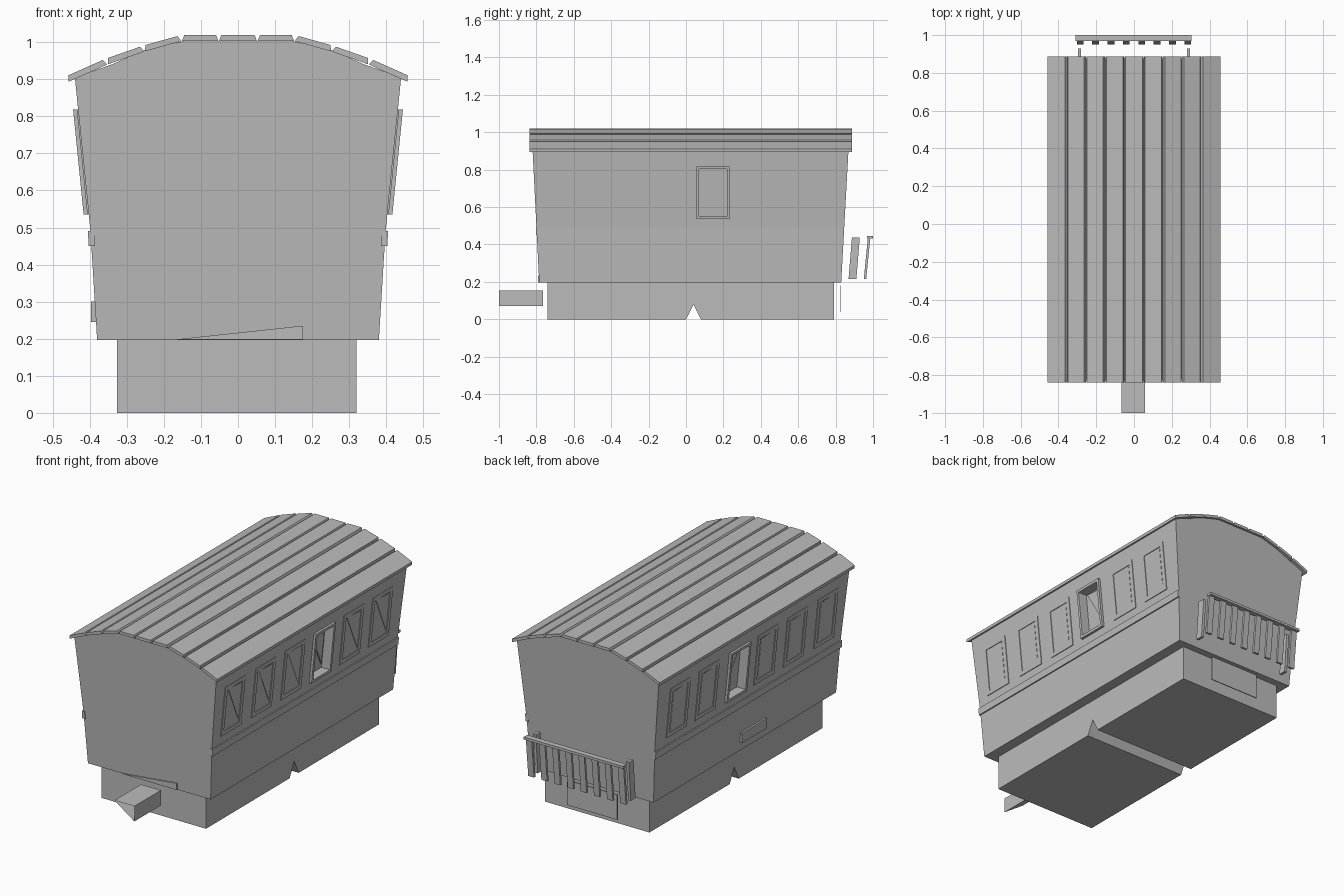
import bpy
from mathutils import Vector

cube = bpy.data.objects.get("Cube")
if cube:
    bpy.data.objects.remove(cube, do_unlink=True)

grey = bpy.data.materials.new("plain grey")
grey.use_nodes = True
COLOUR = (0.5, 0.5, 0.5, 1)
grey.diffuse_color = COLOUR
grey.node_tree.nodes["Principled BSDF"].inputs["Base Color"].default_value = COLOUR


def loft(name, start, end, caps=True):
    """Join two matching outlines into a solid (or an open tube)."""
    n = len(start)
    faces = [(i, (i + 1) % n, n + (i + 1) % n, n + i) for i in range(n)]
    if caps:
        faces += [tuple(reversed(range(n))), tuple(range(n, 2 * n))]
    mesh = bpy.data.meshes.new(name)
    mesh.from_pydata([Vector(p) for p in (*start, *end)], [], faces)
    mesh.materials.append(grey)
    obj = bpy.data.objects.new(name, mesh)
    bpy.context.collection.objects.link(obj)
    if caps:
        import bmesh
        bm = bmesh.new()
        bm.from_mesh(mesh)
        bmesh.ops.recalc_face_normals(bm, faces=bm.faces)
        bm.to_mesh(mesh)
        bm.free()
    return obj


def along_y(name, outline, y0, y1, caps=True):
    return loft(name, [(x, y0, z) for x, z in outline], [(x, y1, z) for x, z in outline], caps)


def along_x(name, outline, x0, x1):
    return loft(name, [(x0, y, z) for y, z in outline], [(x1, y, z) for y, z in outline])


def rect(a0, a1, b0, b1):
    return [(a0, b0), (a1, b0), (a1, b1), (a0, b1)]


def wall_x(z):
    return 0.398 + (z - 0.49) * 0.1 if z > 0.49 else 0.398 - (0.49 - z) * 0.06


def on_wall(name, side, outline, inner, outer):
    """Solid following the sloped side wall, between two offsets from it."""
    return loft(name, *[[(side * (wall_x(z) + d), y, z) for y, z in outline]
                        for d in (inner, outer)])


# Undercarriage with a notch across its underside
along_x("undercarriage", [(-0.74, 0), (0, 0), (0.04, 0.08), (0.08, 0), (0.79, 0),
                          (0.79, 0.2), (-0.74, 0.2)], -0.327, 0.32)

# Body flares outward towards the arched top
half = [(0.38, 0.197), (0.398, 0.49), (0.44, 0.905), (0.34, 0.94), (0.25, 0.98), (0.145, 1.003)]
section = half + [(-x, z) for x, z in reversed(half)]
body = loft("body",
            [(x, -0.785 - (z - 0.2) * 0.05, z) for x, z in section],
            [(x, 0.83 + (z - 0.2) * 0.055, z) for x, z in section])

# Roof planks with bevelled gaps between them
arch = [(0.052, 1.003), (0.152, 1.003), (0.252, 0.975), (0.352, 0.94), (0.458, 0.893)]
joints = [(-x, z) for x, z in reversed(arch)] + arch
for i, (a, b) in enumerate(zip(joints, joints[1:])):
    a, b = Vector(a), Vector(b)
    run = (b - a).normalized()
    up = Vector((-run.y, run.x)) * 0.016
    along_y(f"roof_plank_{i + 1}", [a + run * 0.001, b - run * 0.001,
                                    b - run * 0.007 + up, a + run * 0.007 + up], -0.838, 0.887)

# Waist trims, windows and the recessed open window
starts = [-0.73, -0.46, -0.2, 0.055, 0.32, 0.575]
for side, label in ((1, "left"), (-1, "right")):
    on_wall(f"waist_trim_{label}", side, rect(-0.803, 0.845, 0.45, 0.49), -0.01, 0.007)
    for i, y in enumerate(starts):
        y1, low, top = y + 0.178, 0.535, 0.818
        opened = i == 3
        depth = 0.014 if opened else 0.004
        rim = 0.015 if opened else 0.022
        bars = {"bottom": rect(y, y1, low, low + rim), "top": rect(y, y1, top - rim, top),
                "front": rect(y, y + rim, low + rim, top - rim),
                "back": rect(y1 - rim, y1, low + rim, top - rim)}
        for part, outline in bars.items():
            on_wall(f"window_{label}_{i + 1}_{part}", side, outline, -0.004, depth)
        pane = [(y + 0.03, top - 0.022), (y1 - 0.03, low + 0.045), (y1 - 0.03, top - 0.03)]
        if opened:
            cutter = on_wall(f"window_cutter_{label}", side,
                             rect(y + rim, y1 - rim, low + rim, top - rim), -0.04, 0.05)
            cutter.hide_render = True
            cutter.hide_viewport = True
            cut = body.modifiers.new("open window", "BOOLEAN")
            cut.object = cutter
            on_wall(f"window_pane_{label}_{i + 1}", side, pane, -0.042, -0.032)
        else:
            on_wall(f"window_pane_{label}_{i + 1}", side, pane, -0.004, 0.002)

# Small plates on the side, front and rear
along_x("side_plate", rect(-0.15, 0.07, 0.245, 0.3), -0.397, -0.38)
along_y("front_plate", [(-0.17, 0.198), (0.175, 0.198), (0.175, 0.235)], -0.792, -0.78)
along_y("rear_plate", rect(-0.155, 0.155, 0.04, 0.18), 0.825, 0.83)

# Coupler is an open wedge-shaped tube
along_y("coupler", [(-0.065, 0.155), (0.058, 0.07), (0.058, 0.155)], -1, -0.765, caps=False)


def picket(name, x, y, width, depth, lean):
    def ring(z, shift):
        return [(x + sx * width / 2, y + shift + sy * depth / 2, z)
                for sx, sy in ((-1, -1), (1, -1), (1, 1), (-1, 1))]
    return loft(name, ring(0.215, 0), ring(0.437, lean))


# Rear balcony railing: leaning pickets, side posts and a top rail
for i in range(8):
    picket(f"picket_{i + 1}", -0.285 + i * 0.0814, 0.957, 0.036, 0.013, 0.022)
for side, label in ((1, "left"), (-1, "right")):
    picket(f"side_post_{label}", side * 0.288, 0.89, 0.016, 0.042, 0.018)
along_x("top_rail", rect(0.968, 1.0, 0.432, 0.446), -0.31, 0.305)
